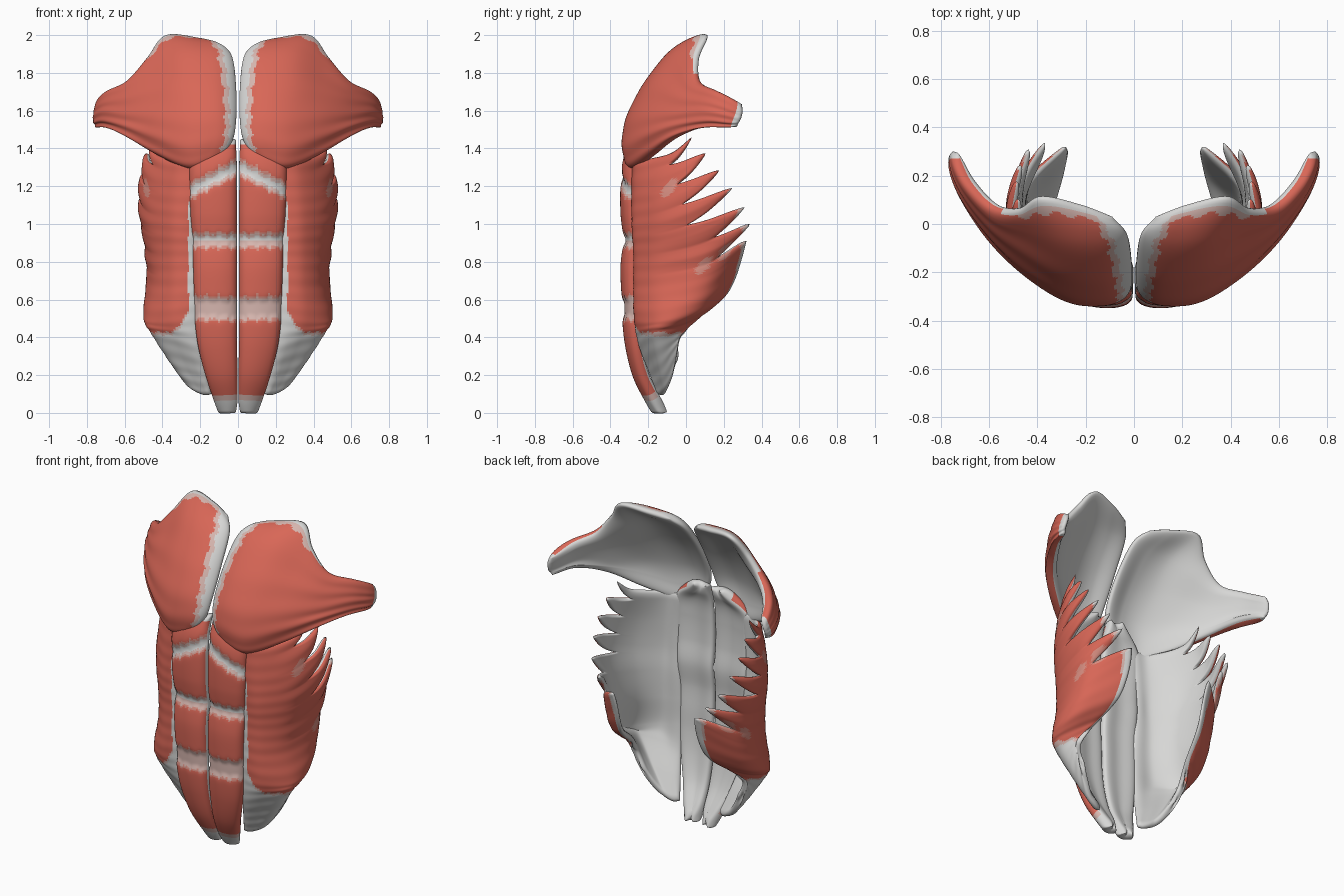
import bpy, math
from mathutils import Vector

if "Cube" in bpy.data.objects:
    bpy.data.objects.remove(bpy.data.objects["Cube"])


def material(name, rgb):
    m = bpy.data.materials.new(name)
    m.diffuse_color = (*rgb, 1)
    m.use_nodes = True
    m.node_tree.nodes["Principled BSDF"].inputs["Base Color"].default_value = m.diffuse_color
    return m


MATS = [material("muscle_red", (0.69, 0.135, 0.095)),
        material("tendon_grey", (0.68, 0.68, 0.67)),
        material("tendon_pink", (0.68, 0.47, 0.43)),
        material("fringe_pink", (0.68, 0.27, 0.22))]
RED, GREY, PINK, FRINGE = range(4)


def spline(pts, t):
    """Catmull-Rom through evenly spaced points, t in 0..1."""
    f = min(max(t, 0), 1) * (len(pts) - 1)
    i = min(int(f), len(pts) - 2)
    f -= i
    b, c = pts[i], pts[i + 1]
    a = pts[i - 1] if i > 0 else b * 2 - c
    d = pts[i + 2] if i + 2 < len(pts) else c * 2 - b
    return (b * 2 + (c - a) * f + (a * 2 - b * 5 + c * 4 - d) * f * f
            + (b * 3 - a - c * 3 + d) * f ** 3) * 0.5


def rounded(t, w):
    """Rounded rim profile: 0 at both ends, 1 inside."""
    d = min(1, min(t, 1 - t) / w)
    return math.sqrt(max(0, 1 - (1 - d) ** 2))


def sheet(name, rows, nv, nu, half, rim, back_half, back_rim, bump, colour, warp=lambda u, v: u):
    """Mirrored muscle sheet: rows run top to bottom, points run from the midline outward."""
    rows = [[Vector(p) for p in r] for r in rows]
    us = [0.45 * i / nu + 0.55 * (1 - math.cos(math.pi * i / nu)) / 2 for i in range(nu + 1)]
    vs = [j / nv for j in range(nv + 1)]
    uu = [[warp(u, v) for u in us] for v in vs]
    mid = [[None] * (nu + 1) for _ in vs]
    for j, v in enumerate(vs):
        for i in range(nu + 1):
            mid[j][i] = spline([spline(r, uu[j][i]) for r in rows], v)
    verts, front, back = [], {}, {}
    for j, v in enumerate(vs):
        for i, u in enumerate(us):
            pv = mid[min(j + 1, nv)][i] - mid[max(j - 1, 0)][i]
            pu = mid[j][min(i + 1, nu)] - mid[j][max(i - 1, 0)]
            n = pv.cross(pu).normalized()
            p = mid[j][i]
            k = rounded(u, rim[0]) * rounded(v, rim[1])
            front[j, i] = len(verts)
            verts.append(p + n * k * (half + bump(p, uu[j][i], v)))
            if i in (0, nu) or j in (0, nv):
                back[j, i] = front[j, i]
            else:
                k = rounded(u, back_rim[0]) * rounded(v, back_rim[1])
                back[j, i] = len(verts)
                verts.append(p - n * k * back_half)
    faces, cols = [], []
    for j in range(nv):
        for i in range(nu):
            q = [(j, i), (j + 1, i), (j + 1, i + 1), (j, i + 1)]
            c = (mid[j][i] + mid[j + 1][i + 1]) / 2
            faces.append([front[k] for k in q])
            cols.append(colour(c, (uu[j][i] + uu[j][i + 1]) / 2, vs[j] + 0.5 / nv))
            faces.append([back[k] for k in reversed(q)])
            cols.append(GREY)
    me = bpy.data.meshes.new(name)
    me.from_pydata([tuple(p) for p in verts], [], faces)
    for m in MATS:
        me.materials.append(m)
    for poly, c in zip(me.polygons, cols):
        poly.material_index = c
        poly.use_smooth = True
    ob = bpy.data.objects.new(name, me)
    bpy.context.collection.objects.link(ob)
    mod = ob.modifiers.new("mirror", 'MIRROR')
    mod.use_mirror_merge = False
    return ob


# Chest muscles: fan from the breastbone to the arm tendon
chest = [
    [(.09, .03, 1.95), (.22, .08, 1.98), (.385, .115, 1.995), (.475, .065, 1.88), (.575, .075, 1.755), (.67, .17, 1.70), (.73, .295, 1.635)],
    [(.03, -.04, 1.88), (.15, -.065, 1.89), (.30, -.055, 1.88), (.44, -.015, 1.80), (.57, .035, 1.71), (.685, .16, 1.665), (.748, .30, 1.60)],
    [(.010, -.15, 1.72), (.13, -.20, 1.72), (.28, -.185, 1.71), (.43, -.11, 1.68), (.57, -.01, 1.64), (.69, .14, 1.62), (.755, .295, 1.57)],
    [(.010, -.24, 1.55), (.12, -.285, 1.55), (.26, -.275, 1.53), (.42, -.185, 1.54), (.57, -.045, 1.555), (.69, .12, 1.575), (.757, .285, 1.545)],
    [(.035, -.275, 1.43), (.13, -.305, 1.42), (.265, -.29, 1.39), (.42, -.195, 1.44), (.57, -.055, 1.50), (.685, .12, 1.54), (.75, .275, 1.53)],
    [(.12, -.27, 1.34), (.19, -.285, 1.30), (.27, -.26, 1.295), (.42, -.165, 1.365), (.57, -.04, 1.46), (.675, .12, 1.52), (.74, .27, 1.515)],
]


def chest_bump(p, u, v):
    return 0.007 * math.sin(v * 34 + 3 * u) * min(1, 1.6 * u) * (0.15 + v * v) * (1 - 0.4 * u)


def chest_colour(p, u, v):
    jag = 0.010 * math.sin(v * 55) + 0.005 * math.sin(v * 131)
    edge = u - (0.065 + 0.03 * (1 - v) + jag)
    if v > 0.86:
        edge += (v - 0.86) * 1.2
    if edge < 0 or u > 0.97 or (v < 0.035 and u < 0.6):
        return GREY
    if edge < 0.035 or (v < 0.06 + 0.01 * math.sin(u * 60) and u < 0.5):
        return PINK
    return RED


sheet("chest_muscle", chest, 96, 72, 0.033, (0.10, 0.13), 0.033, (0.2, 0.22), chest_bump, chest_colour)

# Belly muscles: (z, inner x, outer x, y), split by tendon bands
belly_profile = [(1.45, .02, .09, -.235), (1.34, .007, .24, -.285), (1.21, .006, .255, -.30),
                 (1.06, .006, .25, -.30), (.92, .006, .24, -.287), (.77, .006, .235, -.30),
                 (.62, .006, .23, -.295), (.48, .006, .225, -.29), (.34, .006, .205, -.272),
                 (.20, .006, .165, -.235), (.08, .010, .118, -.175), (.004, .035, .075, -.13)]
belly = [[(a + (b - a) * f, y + dy, z) for f, dy in ((0, .015), (.33, -.006), (.67, .0), (1, .03))]
         for z, a, b, y in belly_profile]


def band(p):
    """Signed distance to the nearest tendon band, negative inside."""
    jag = 0.006 * math.sin(p.x * 110) + 0.004 * math.sin(p.x * 230)
    return min(abs(p.z - 1.305 + 0.55 * p.x) - 0.036, abs(p.z - 0.912) - 0.036,
               abs(p.z - 0.55 - 0.03 * p.x) - 0.056) + jag


def belly_bump(p, u, v):
    return 0.004 - 0.014 * math.exp(-(max(0, band(p) + 0.03) / 0.03) ** 2)


def belly_colour(p, u, v):
    b = band(p)
    if p.z < 0.085 or p.z > 1.41 or u < 0.03:
        return GREY
    if b < 0 or p.z < 0.11:
        return GREY if p.z > 0.91 and b < -0.016 else PINK
    return FRINGE if b < 0.012 else RED


sheet("belly_muscle", belly, 168, 28, 0.036, (0.22, 0.035), 0.034, (0.35, 0.05), belly_bump, belly_colour)

# Side muscles: fibres rise backward into pointed fingers, with a grey apron below
side = [
    [(.20, -.27, 1.34), (.30, -.25, 1.34), (.38, -.17, 1.35), (.44, -.07, 1.38), (.46, .03, 1.46)],
    [(.22, -.275, 1.15), (.33, -.25, 1.15), (.44, -.14, 1.17), (.50, .01, 1.24), (.487, .14, 1.33)],
    [(.23, -.27, .98), (.34, -.25, .99), (.46, -.12, 1.01), (.51, .06, 1.08), (.47, .245, 1.19)],
    [(.22, -.265, .84), (.34, -.24, .84), (.445, -.11, .85), (.48, .11, .91), (.41, .33, 1.04)],
    [(.21, -.265, .68), (.34, -.24, .67), (.44, -.11, .68), (.455, .12, .74), (.285, .32, .91)],
    [(.21, -.26, .52), (.35, -.24, .50), (.47, -.12, .50), (.455, .06, .56), (.285, .235, .66)],
    [(.20, -.24, .36), (.32, -.22, .40), (.44, -.15, .43), (.42, -.04, .46), (.33, .08, .52)],
    [(.17, -.19, .22), (.255, -.16, .24), (.335, -.13, .27), (.375, -.08, .34), (.385, -.02, .42)],
    [(.14, -.14, .10), (.175, -.12, .095), (.23, -.10, .125), (.29, -.07, .20), (.35, -.05, .30)],
]


def notch(v):
    """0 at each finger tip, 1 in the gap between fingers."""
    return (1 - abs(1 - 2 * (v * 12 % 1))) ** 1.35 if v < 0.5 else 0


def side_warp(u, v):
    depth = 0.34 if v < 0.33 else 0.2
    return u * (1 - depth * notch(v) * u)


def side_bump(p, u, v):
    groove = -0.010 * notch(v) * max(0, min(1, (u - 0.4) * 2.5))
    return groove + 0.0008 * math.sin(v * 110)


def side_colour(p, u, v):
    low = p.z - (0.42 + 12 * max(0, 0.36 - p.x) ** 2) + 0.006 * math.sin(p.x * 150)
    if p.y > 0.0:
        low = p.z - 0.45
    strip = p.x - 0.262 if p.y < -0.1 and p.z < 1.12 else 1
    if low < 0 or strip < 0 or (u > 0.965 and v > 0.2):
        return GREY
    if low < 0.015 or (u > 0.94 and 0.3 < v < 0.56):
        return PINK
    # pale patches along the fibres
    for y, z in ((-.08, 1.19), (.09, .78), (.20, .86)):
        a, b = (p.y - y) * 0.6 + (p.z - z) * 0.8, (p.y - y) * 0.8 - (p.z - z) * 0.6
        if (a / 0.06) ** 2 + (b / 0.025) ** 2 < 1 and p.x > 0.3:
            return FRINGE
    return RED


sheet("side_muscle", side, 192, 44, 0.02, (0.12, 0.03), 0.02, (0.12, 0.03), side_bump, side_colour, side_warp)
